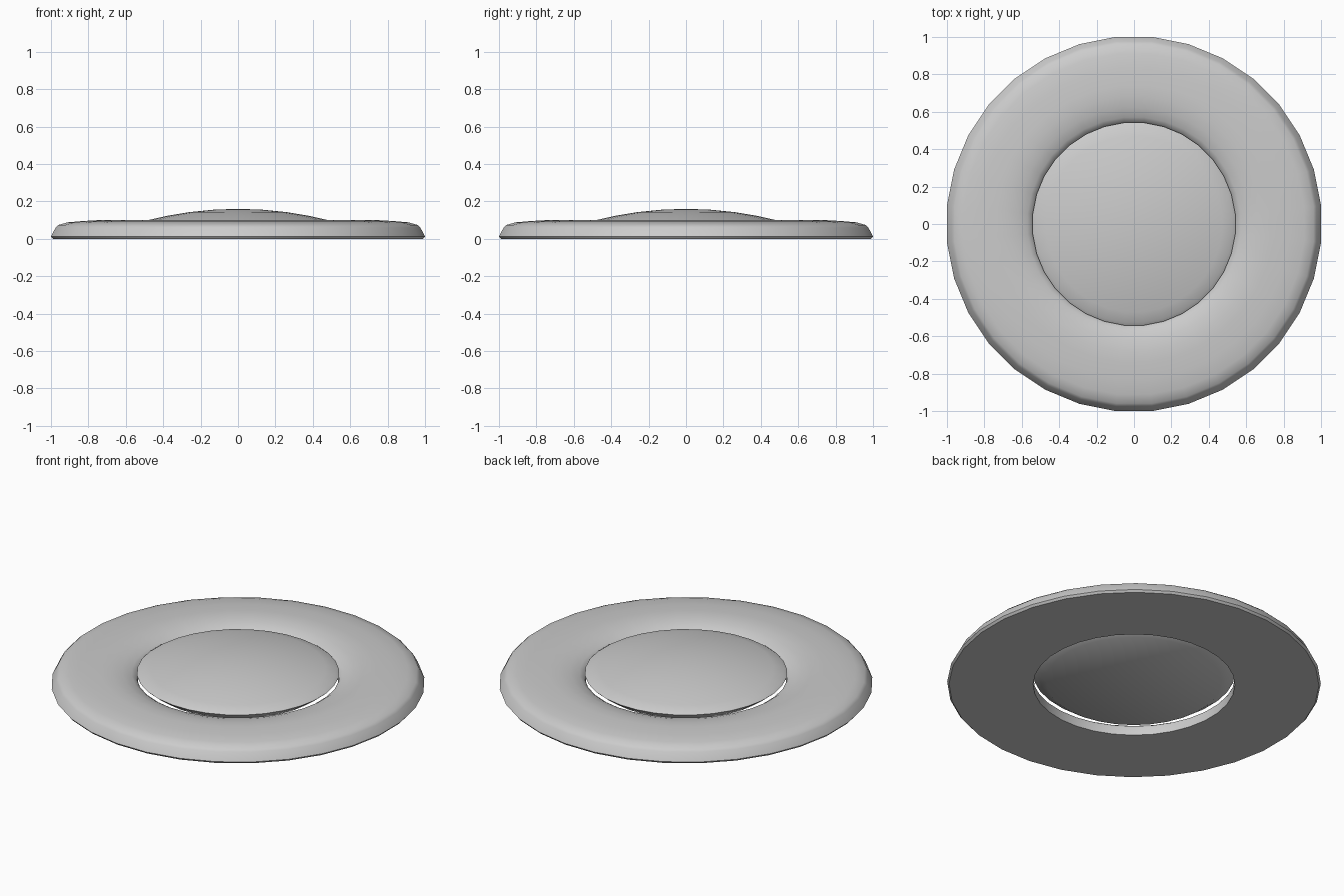
import bpy, bmesh, math

if "Cube" in bpy.data.objects:
    bpy.data.objects.remove(bpy.data.objects["Cube"])

SIDES = 32
STEP = 2 * math.pi / SIDES
FIT = 1 / math.cos(STEP / 2)   # flats of the polygon reach the stated radius


def lathe(name, profile, closed, angle):
    """Revolve (radius, height) points around z; radius 0 becomes a pole."""
    bm = bmesh.new()
    loops = []
    for r, z in profile:
        if r == 0:
            loops.append([bm.verts.new((0, 0, z))] * SIDES)
        else:
            loops.append([bm.verts.new((r * FIT * math.cos((i + 0.5) * STEP),
                                        r * FIT * math.sin((i + 0.5) * STEP), z))
                          for i in range(SIDES)])
    pairs = list(zip(loops, loops[1:]))
    if closed:
        pairs.append((loops[-1], loops[0]))
    for a, b in pairs:
        for i in range(SIDES):
            j = (i + 1) % SIDES
            corners = list(dict.fromkeys((a[i], a[j], b[j], b[i])))
            bm.faces.new(corners)
    bmesh.ops.recalc_face_normals(bm, faces=bm.faces)
    mesh = bpy.data.meshes.new(name)
    bm.to_mesh(mesh)
    bm.free()
    obj = bpy.data.objects.new(name, mesh)
    bpy.context.collection.objects.link(obj)
    bpy.ops.object.select_all(action='DESELECT')
    obj.select_set(True)
    bpy.context.view_layer.objects.active = obj
    bpy.ops.object.shade_smooth_by_angle(angle=math.radians(angle))
    return obj


# Outer trim ring with rounded shoulder and an inner lip that dips down
lathe("trim_ring", [
    (0.54, 0), (0.99, 0), (1.0, 0.012), (0.975, 0.06), (0.96, 0.074),
    (0.91, 0.088), (0.83, 0.095), (0.74, 0.10), (0.68, 0.099),
    (0.62, 0.09), (0.57, 0.074), (0.545, 0.058), (0.54, 0.047),
], True, 40)

# Floating domed lens with a tapered underside and flat base
dome_radius = 1.95
dome = [(r, 0.16 - dome_radius + math.sqrt(dome_radius ** 2 - r * r))
        for r in (0, 0.13, 0.26, 0.38, 0.47, 0.525)]
lathe("lens", dome + [(0.542, 0.077), (0.525, 0.062), (0.47, 0.022), (0, 0.022)],
      False, 50)
